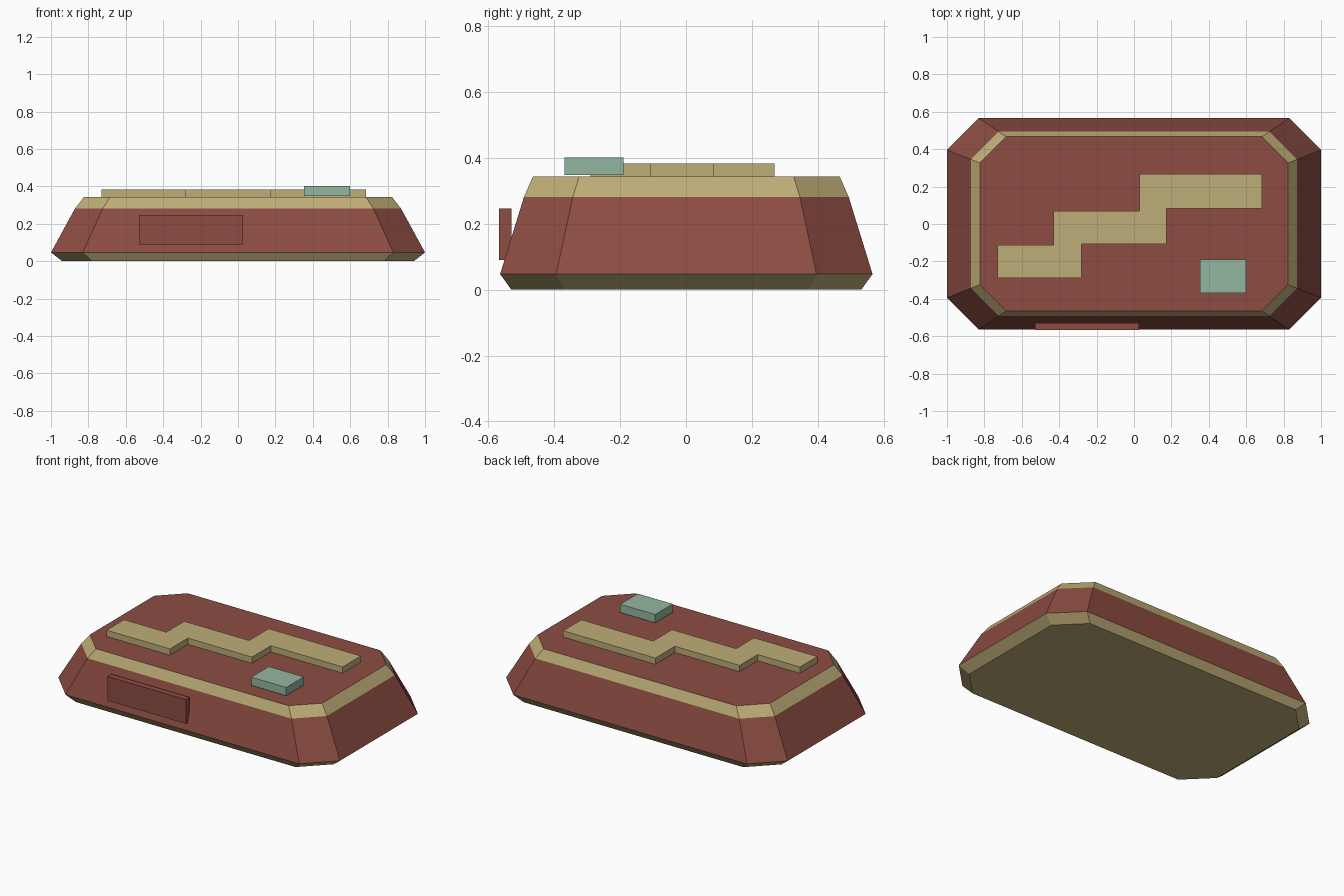
import bpy, bmesh

if "Cube" in bpy.data.objects:
    bpy.data.objects.remove(bpy.data.objects["Cube"])


def material(name, srgb):
    lin = [c / 12.92 if c <= 0.04045 else ((c + 0.055) / 1.055) ** 2.4 for c in srgb]
    m = bpy.data.materials.new(name)
    m.diffuse_color = (*lin, 1)
    m.use_nodes = True
    m.node_tree.nodes["Principled BSDF"].inputs["Base Color"].default_value = m.diffuse_color
    return m


RED = material("brick red", (0.55, 0.30, 0.26))
TAN = material("sand tan", (0.75, 0.68, 0.47))
TEAL = material("pale teal", (0.58, 0.72, 0.63))


def finish(name, bm, mats):
    bmesh.ops.recalc_face_normals(bm, faces=bm.faces)
    mesh = bpy.data.meshes.new(name)
    bm.to_mesh(mesh)
    bm.free()
    for m in mats:
        mesh.materials.append(m)
    obj = bpy.data.objects.new(name, mesh)
    bpy.context.collection.objects.link(obj)
    return obj


def prism(name, outline, z0, z1, mat):
    bm = bmesh.new()
    face = bm.faces.new([bm.verts.new((x, y, z0)) for x, y in outline])
    ext = bmesh.ops.extrude_face_region(bm, geom=[face])["geom"]
    for v in ext:
        if isinstance(v, bmesh.types.BMVert):
            v.co.z = z1
    return finish(name, bm, [mat])


def box(name, x0, x1, y0, y1, z0, z1, mat):
    return prism(name, [(x0, y0), (x1, y0), (x1, y1), (x0, y1)], z0, z1, mat)


# Body: tapered octagon, tan below and in the upper band, red walls and top
OCT = [(0.83, -0.565), (1, -0.395), (1, 0.395), (0.83, 0.565),
       (-0.83, 0.565), (-1, 0.395), (-1, -0.395), (-0.83, -0.565)]
LEVELS = [(0, 0.94), (0.047, 1), (0.281, 0.872), (0.343, 0.824)]
bm = bmesh.new()
rings = [[bm.verts.new((x * s, y * s + 0.001, z)) for x, y in OCT] for z, s in LEVELS]
for k in range(3):
    for i in range(8):
        j = (i + 1) % 8
        f = bm.faces.new((rings[k][i], rings[k][j], rings[k + 1][j], rings[k + 1][i]))
        f.material_index = 0 if k == 1 else 1
bm.faces.new(rings[0][::-1]).material_index = 1
bm.faces.new(rings[-1]).material_index = 0
finish("body", bm, [RED, TAN])

# Raised stepped strip on the top
prism("stepped_strip",
      [(-0.73, -0.29), (-0.28, -0.29), (-0.28, -0.108), (0.175, -0.108),
       (0.175, 0.083), (0.685, 0.083), (0.685, 0.268), (0.03, 0.268),
       (0.03, 0.07), (-0.43, 0.07), (-0.43, -0.113), (-0.73, -0.113)],
      0.343, 0.383, TAN)

# Small teal block on the top and red plate on the front
box("top_block", 0.352, 0.6, -0.368, -0.19, 0.348, 0.401, TEAL)
box("front_plate", -0.53, 0.027, -0.567, -0.529, 0.09, 0.246, RED)
